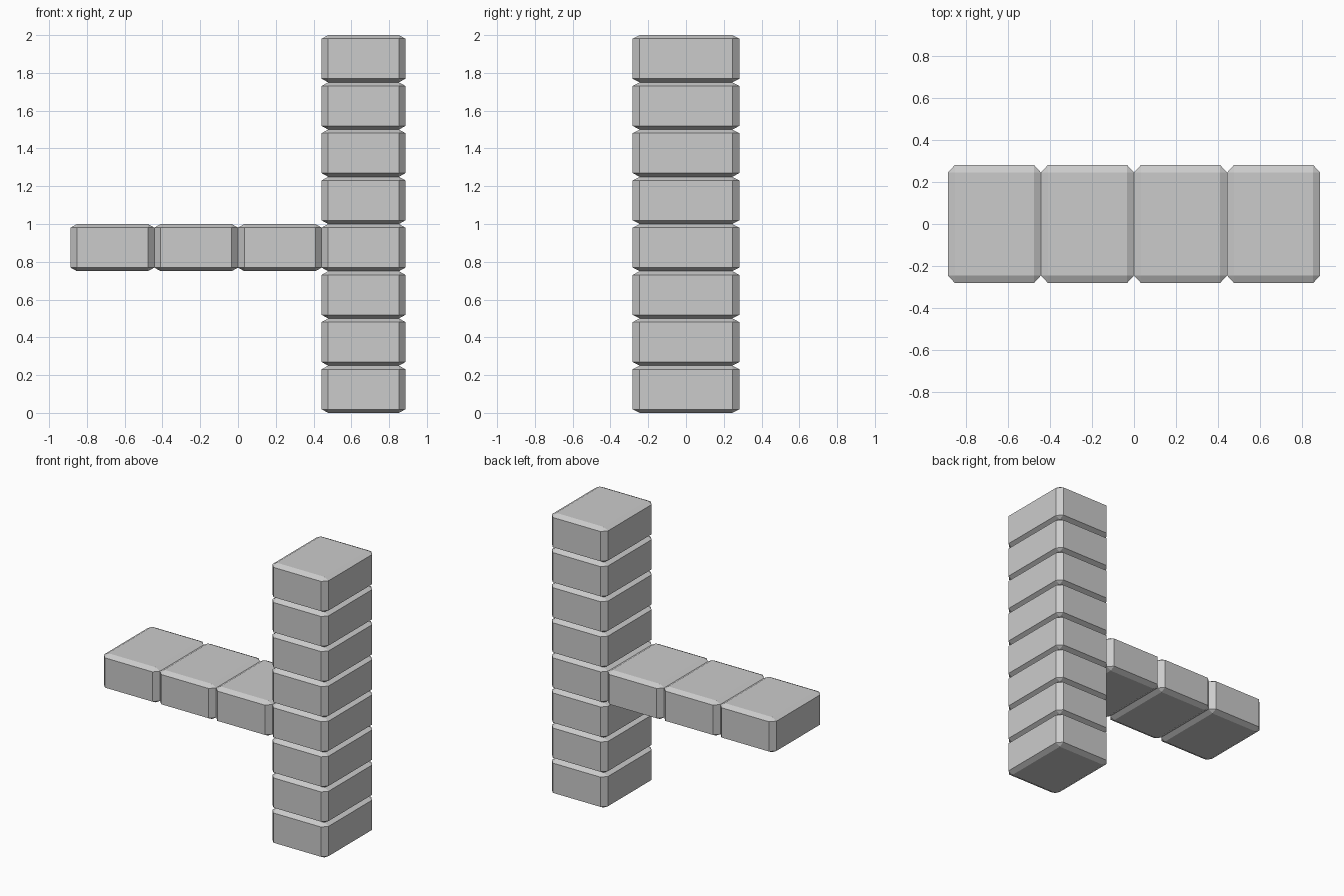
import bpy, bmesh
from mathutils import Vector

if "Cube" in bpy.data.objects:
    bpy.data.objects.remove(bpy.data.objects["Cube"])

W, D, H = 0.443, 0.564, 0.25              # block size, also the stacking pitch
INSET = Vector((0.034, 0.037, 0.019))     # chamfer depth along each axis


def block_mesh():
    """Flat-chamfered block: bevelled in a stretched space, then scaled back."""
    bm = bmesh.new()
    bmesh.ops.create_cube(bm, size=1)
    bmesh.ops.scale(bm, verts=bm.verts,
                    vec=(W / INSET.x, D / INSET.y, H / INSET.z))
    bmesh.ops.bevel(bm, geom=bm.edges[:], offset=1, offset_type='OFFSET',
                    segments=1, affect='EDGES')
    bmesh.ops.scale(bm, verts=bm.verts, vec=INSET)
    mesh = bpy.data.meshes.new("block")
    bm.to_mesh(mesh)
    bm.free()
    return mesh


mesh = block_mesh()


def place(name, column, row):
    obj = bpy.data.objects.new(name, mesh)
    obj.location = ((column - 1.5) * W, 0, (row + 0.5) * H)
    bpy.context.collection.objects.link(obj)


# Upright column of eight blocks
for row in range(8):
    place(f"column_block_{row + 1}", 3, row)

# Side arm of three blocks, level with the fourth column block
for col in range(3):
    place(f"arm_block_{col + 1}", col, 3)
